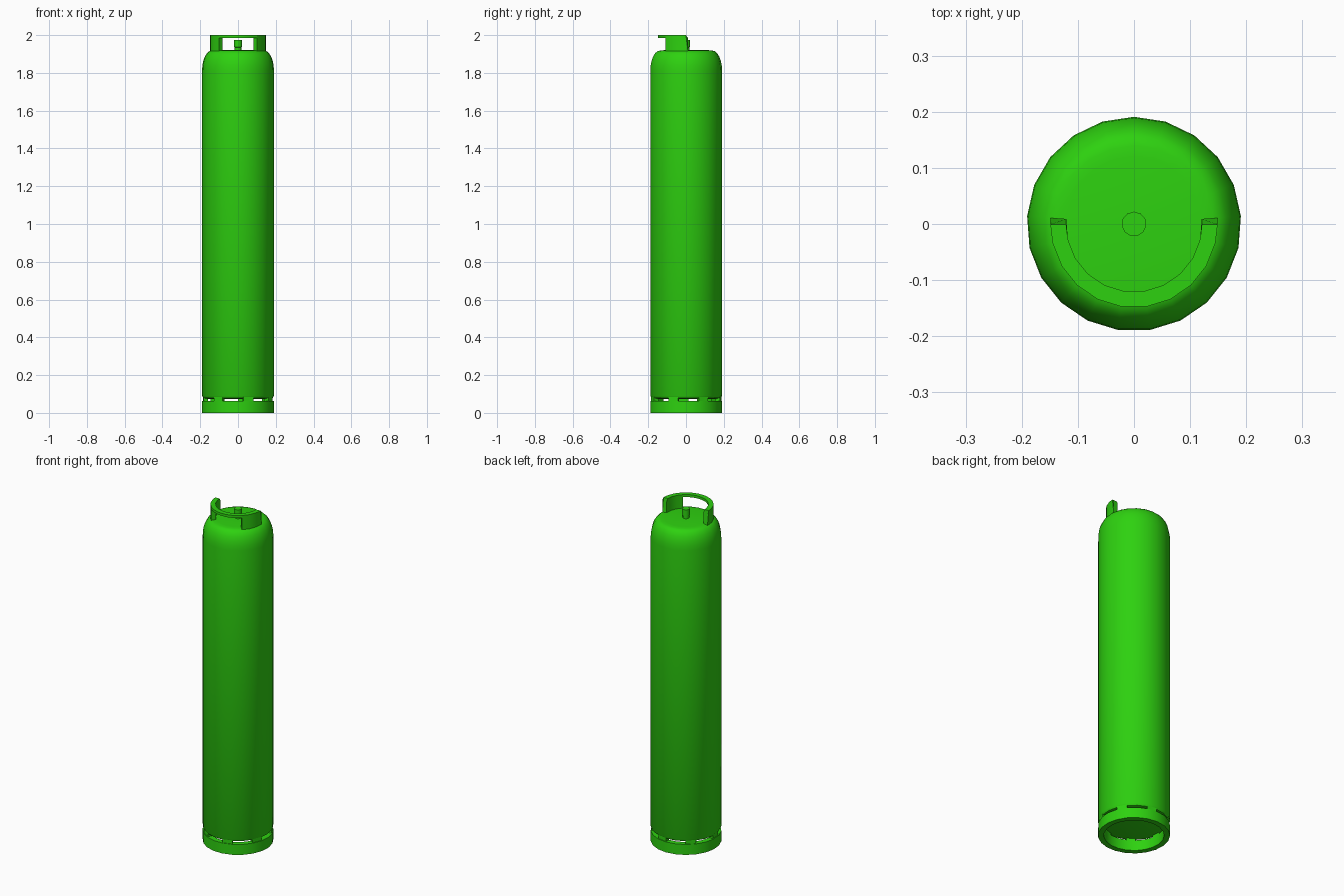
import bpy
import bmesh
from math import sin, cos, pi, radians

SIDES = 21

cube = bpy.data.objects.get("Cube")
if cube:
    bpy.data.objects.remove(cube, do_unlink=True)

green = bpy.data.materials.new("gas_green")
green.use_nodes = True
colour = (0.027, 0.64, 0.005, 1)
green.diffuse_color = colour
green.node_tree.nodes["Principled BSDF"].inputs["Base Color"].default_value = colour


def point(k, r, z, sides=SIDES):
    a = pi / 2 - 2 * pi * k / sides
    return (r * cos(a), r * sin(a), z)


def finish(name, bm, angle=35):
    bmesh.ops.recalc_face_normals(bm, faces=bm.faces)
    mesh = bpy.data.meshes.new(name)
    bm.to_mesh(mesh)
    bm.free()
    mesh.materials.append(green)
    obj = bpy.data.objects.new(name, mesh)
    bpy.context.collection.objects.link(obj)
    bpy.ops.object.select_all(action="DESELECT")
    obj.select_set(True)
    bpy.context.view_layer.objects.active = obj
    bpy.ops.object.shade_smooth_by_angle(angle=radians(angle))
    return obj


def lathe(name, profile, sides=SIDES, closed=False):
    """Turn (radius, height) points about z; cap the ends unless closed."""
    bm = bmesh.new()
    rings = [[bm.verts.new(point(k, r, z, sides)) for k in range(sides)]
             for r, z in profile]
    pairs = list(zip(rings, rings[1:]))
    if closed:
        pairs.append((rings[-1], rings[0]))
    else:
        bm.faces.new(rings[0])
        bm.faces.new(rings[-1])
    for low, high in pairs:
        for k in range(sides):
            n = (k + 1) % sides
            bm.faces.new((low[k], low[n], high[n], high[k]))
    return finish(name, bm)


def arc_wall(name, first, last, inner, outer, z0, z1, bevel_end=None):
    """Curved wall over a run of sides, with an optional sloped upper end."""
    bm = bmesh.new()
    rows = []
    for k in range(first, last + 1):
        section = []
        for r, z in ((inner, z0), (outer, z0), (outer, z1 - 0.015),
                     (outer, z1), (inner, z1), (inner, z1 - 0.015)):
            shift = 0
            if k == bevel_end and z == z1:
                shift = 0.27 if k == first else -0.27
            section.append(bm.verts.new(point(k + shift, r, z)))
        rows.append(section)
    for a, b in zip(rows, rows[1:]):
        for i in range(6):
            j = (i + 1) % 6
            bm.faces.new((a[i], a[j], b[j], b[i]))
    bm.faces.new(rows[0])
    bm.faces.new(rows[-1])
    return finish(name, bm)


# Tank with a rounded shoulder
shoulder = [(0.14 + 0.051 * cos(a), 1.81 + 0.108 * sin(a))
            for a in (radians(d) for d in range(0, 91, 15))]
lathe("tank_body", [(0.165, 0.074), (0.184, 0.079), (0.191, 0.09)]
      + shoulder + [(0.12, 1.92)])

# Foot ring and the spacers that hold the tank above it
lathe("foot_ring", [(0.16, 0), (0.191, 0), (0.191, 0.062), (0.16, 0.062)],
      closed=True)
for i in range(7):
    arc_wall(f"foot_spacer_{i + 1}", 3 * i, 3 * i + 1, 0.162, 0.187, 0.058, 0.085)

# Guard: two side panels joined by a thin front rail
arc_wall("guard_panel_left", 5, 8, 0.121, 0.149, 1.91, 2, bevel_end=5)
arc_wall("guard_panel_right", 13, 16, 0.121, 0.149, 1.91, 2, bevel_end=16)
lathe_rail = arc_wall("guard_front_rail", 8, 13, 0.121, 0.149, 1.985, 2)

# Valve
lathe("valve", [(0.018, 1.915), (0.018, 1.935), (0.022, 1.937), (0.022, 1.975)],
      sides=11)
